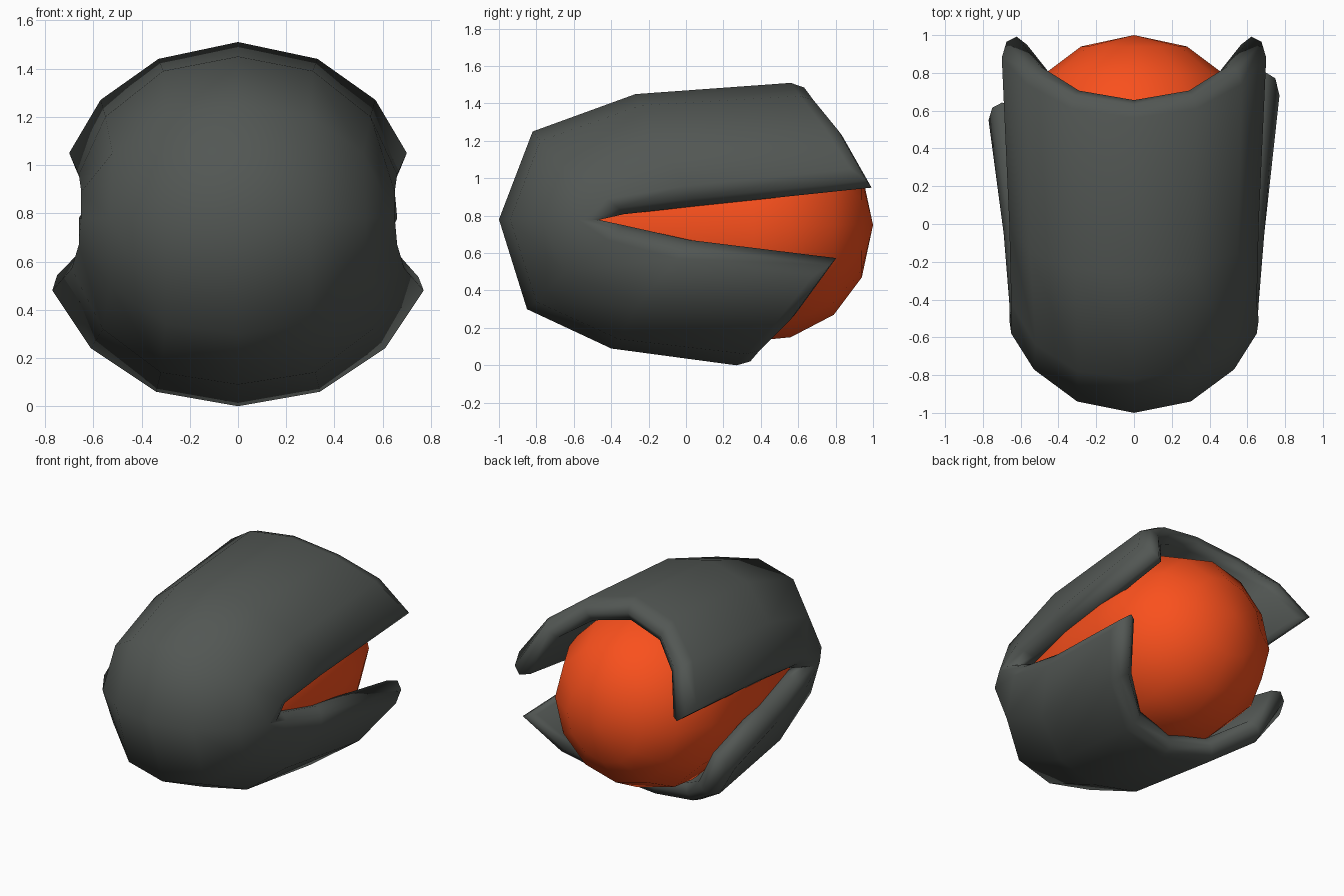
import bpy, bmesh, math
from mathutils import Vector

if "Cube" in bpy.data.objects:
    bpy.data.objects.remove(bpy.data.objects["Cube"])


def material(name, rgb):
    m = bpy.data.materials.new(name)
    m.diffuse_color = (*rgb, 1)
    m.use_nodes = True
    m.node_tree.nodes["Principled BSDF"].inputs["Base Color"].default_value = m.diffuse_color
    return m


def add_object(name, bm, mat):
    bmesh.ops.recalc_face_normals(bm, faces=bm.faces)
    me = bpy.data.meshes.new(name)
    bm.to_mesh(me)
    bm.free()
    me.materials.append(mat)
    for p in me.polygons:
        p.use_smooth = True
    ob = bpy.data.objects.new(name, me)
    bpy.context.collection.objects.link(ob)
    return ob


# Shell: half cross rows from the upper rim, round the nose, to the lower rim
ROWS = [
    [(0, .56, 1.51), (.33, .61, 1.44), (.57, .74, 1.27), (.70, .88, 1.05)],
    [(0, -.27, 1.45), (.31, -.24, 1.39), (.55, -.15, 1.20), (.66, 0, .96)],
    [(0, -.82, 1.25), (.30, -.78, 1.20), (.52, -.64, 1.05), (.65, -.42, .89)],
    [(0, -1, .78), (.30, -.94, .78), (.53, -.77, .78), (.65, -.58, .78)],
    [(0, -.85, .30), (.30, -.80, .34), (.53, -.65, .50), (.66, -.42, .67)],
    [(0, -.40, .09), (.32, -.36, .14), (.56, -.26, .32), (.69, -.05, .57)],
    [(0, .27, 0), (.34, .32, .06), (.61, .49, .24), (.77, .68, .48)],
]
grid = []
for row in ROWS:
    grid.append([Vector((-x, y, z)) for x, y, z in row[:0:-1]] + [Vector(p) for p in row])
grid[-1][0].y -= .13          # lower left corner is a little shorter
R, C = len(grid), len(grid[0])

bm = bmesh.new()
outer = [[bm.verts.new(p) for p in row] for row in grid]


def skin(v):
    for r in range(R - 1):
        for c in range(C - 1):
            bm.faces.new((v[r][c], v[r][c + 1], v[r + 1][c + 1], v[r + 1][c]))


skin(outer)
bm.normal_update()
mid = Vector((0, .1, .77))
normals = [[v.normal * (1 if v.normal.dot(v.co - mid) > 0 else -1) for v in row] for row in outer]

# Rounded lip outline: border vertices pushed outwards along the skin
border = ([(0, c) for c in range(C)] + [(r, C - 1) for r in range(1, R)]
          + [(R - 1, c) for c in range(C - 2, -1, -1)] + [(r, 0) for r in range(R - 2, 0, -1)])
outs = {}
for r, c in border:
    p, out = grid[r][c], Vector()
    if c in (0, C - 1):
        out += (p - grid[r][1 if c == 0 else C - 2]).normalized()
        if r != R // 2:
            out.x = 0
    if r in (0, R - 1):
        out += (p - grid[1 if r == 0 else R - 2][c]).normalized() * (.7 if c in (0, C - 1) else 1)
    outs[r, c] = out
inner = [[bm.verts.new(grid[r][c] - normals[r][c] * .15 + outs.get((r, c), Vector()) * .05)
          for c in range(C)] for r in range(R)]
skin(inner)
lip = []
for r, c in border:
    p, n, out = grid[r][c], normals[r][c], outs[r, c]
    lip.append([outer[r][c], bm.verts.new(p + out * .07 - n * .03),
                bm.verts.new(p + out * .09 - n * .09), inner[r][c]])
for i, a in enumerate(lip):
    b = lip[(i + 1) % len(lip)]
    for k in range(3):
        bm.faces.new((a[k], b[k], b[k + 1], a[k + 1]))
add_object("shell", bm, material("dark_grey", (.085, .095, .088)))

# Core: round at the back, drawn out towards the front
PROFILE = [(.94, .28), (.79, .48), (.56, .60), (.36, .62), (0, .60), (-.4, .53), (-.68, .38)]
SIDES = 12
bm = bmesh.new()
rings = [[bm.verts.new((r * math.sin(2 * math.pi * i / SIDES), y,
                        .75 + r * math.cos(2 * math.pi * i / SIDES)))
          for i in range(SIDES)] for y, r in PROFILE]
for a, b in zip(rings, rings[1:]):
    for i in range(SIDES):
        j = (i + 1) % SIDES
        bm.faces.new((a[i], a[j], b[j], b[i]))
for ring, y in ((rings[0], 1.0), (rings[-1], -.82)):
    tip = bm.verts.new((0, y, .75))
    for i in range(SIDES):
        bm.faces.new((ring[i], ring[(i + 1) % SIDES], tip))
add_object("core", bm, material("orange", (.95, .08, .012)))
